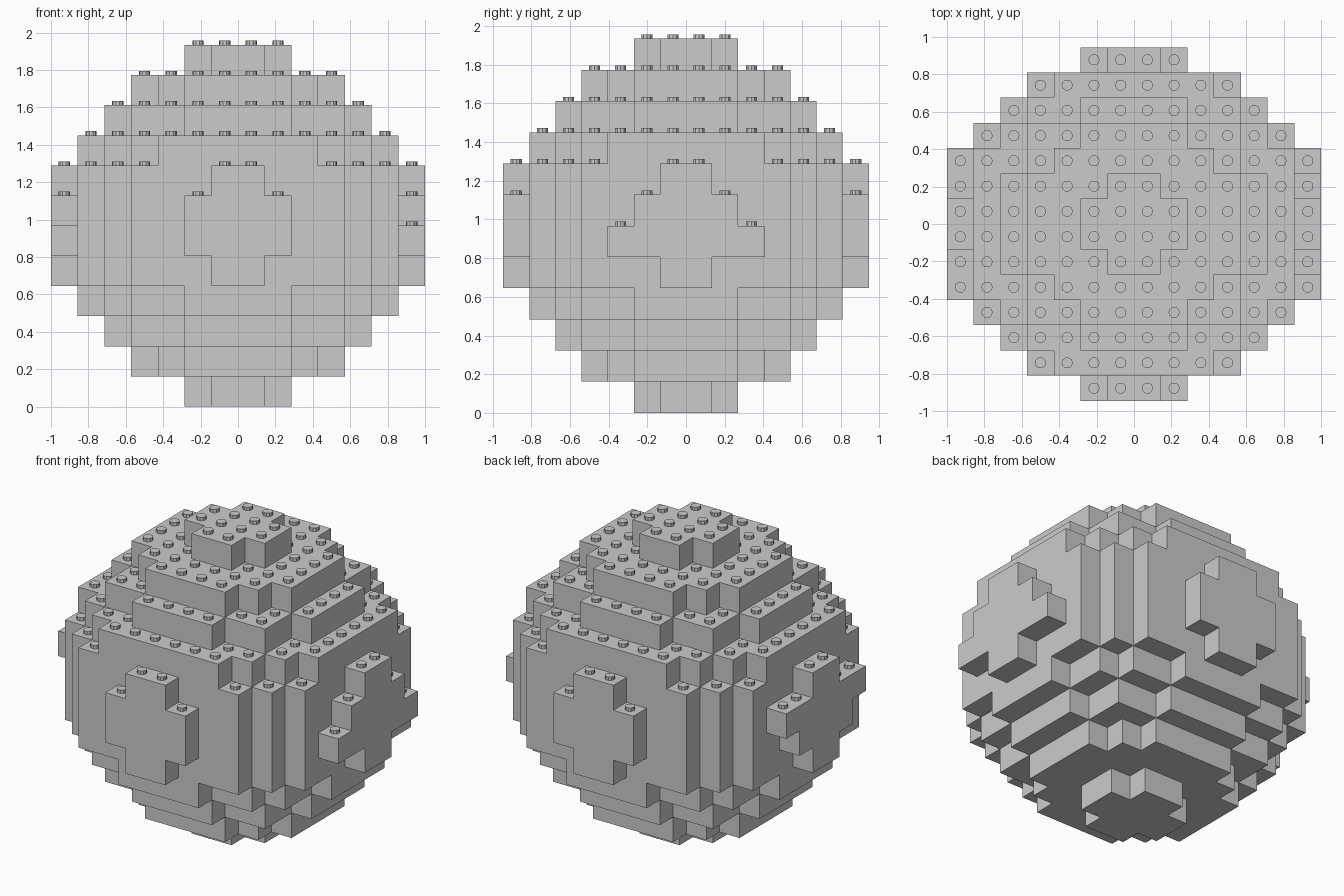
import bpy, bmesh, math

if "Cube" in bpy.data.objects:
    bpy.data.objects.remove(bpy.data.objects["Cube"])

CX, CY, H = 2 / 14, 0.135, 0.1612      # cell width, depth, layer height

# Each layer: half width in cells for rows counted outward from the centre
MID = [6, 6, 6, 6, 5, 4]
LAYERS = [
    [2, 1],
    [4, 4, 3, 2],
    [5, 5, 4, 4, 2],
    [6, 6, 5, 5, 4, 2],
    MID, MID, MID, MID,
    [6, 6, 6, 5, 4, 3],
    [5, 5, 4, 4, 2],
    [4, 4, 3, 2],
    [2, 1],
]
# Raised patches on the four sides: layer -> half width
FRONT_BACK = {4: 1, 5: 2, 6: 2, 7: 1}
RIGHT = {4: 1, 5: 3, 6: 2, 7: 1}
LEFT = {4: 1, 5: 2, 6: 3, 7: 1}

# Collect filled cells (i, j run -7..6, cell centre at +0.5)
cells = set()
for k, rows in enumerate(LAYERS):
    for r, w in enumerate(rows):
        for i in range(-w, w):
            cells.add((i, r, k))
            cells.add((i, -1 - r, k))
for k, w in FRONT_BACK.items():
    for i in range(-w, w):
        cells.add((i, 6, k))
        cells.add((i, -7, k))
for patch, i in ((RIGHT, 6), (LEFT, -7)):
    for k, w in patch.items():
        for j in range(-w, w):
            cells.add((i, j, k))


def finish(bm, name):
    me = bpy.data.meshes.new(name)
    bm.to_mesh(me)
    bm.free()
    ob = bpy.data.objects.new(name, me)
    bpy.context.collection.objects.link(ob)
    return ob


# Stepped ball: only the outer faces of the filled cells
bm = bmesh.new()
for c in sorted(cells):
    for axis in range(3):
        for side in (0, 1):
            n = list(c)
            n[axis] += 1 if side else -1
            if tuple(n) in cells:
                continue
            u, v = (axis + 1) % 3, (axis + 2) % 3
            quad = []
            for a, b in ((0, 0), (1, 0), (1, 1), (0, 1)):
                p = list(c)
                p[axis] += side
                p[u] += a
                p[v] += b
                quad.append(bm.verts.new((p[0] * CX, p[1] * CY, p[2] * H)))
            bm.faces.new(quad if side else quad[::-1])
bmesh.ops.remove_doubles(bm, verts=bm.verts, dist=1e-4)
finish(bm, "stepped_ball")

# Studs on every exposed top
bm = bmesh.new()
R, SH = 0.03, 0.022
ring = [(R * math.cos(math.tau * t / 10), R * math.sin(math.tau * t / 10)) for t in range(10)]
for i, j, k in sorted(cells):
    if (i, j, k + 1) in cells:
        continue
    x, y, z = (i + 0.5) * CX, (j + 0.5) * CY, (k + 1) * H
    low = [bm.verts.new((x + a, y + b, z)) for a, b in ring]
    top = [bm.verts.new((x + a, y + b, z + SH)) for a, b in ring]
    bm.faces.new(top)
    for t in range(10):
        s = (t + 1) % 10
        bm.faces.new((low[t], low[s], top[s], top[t]))
finish(bm, "studs")
